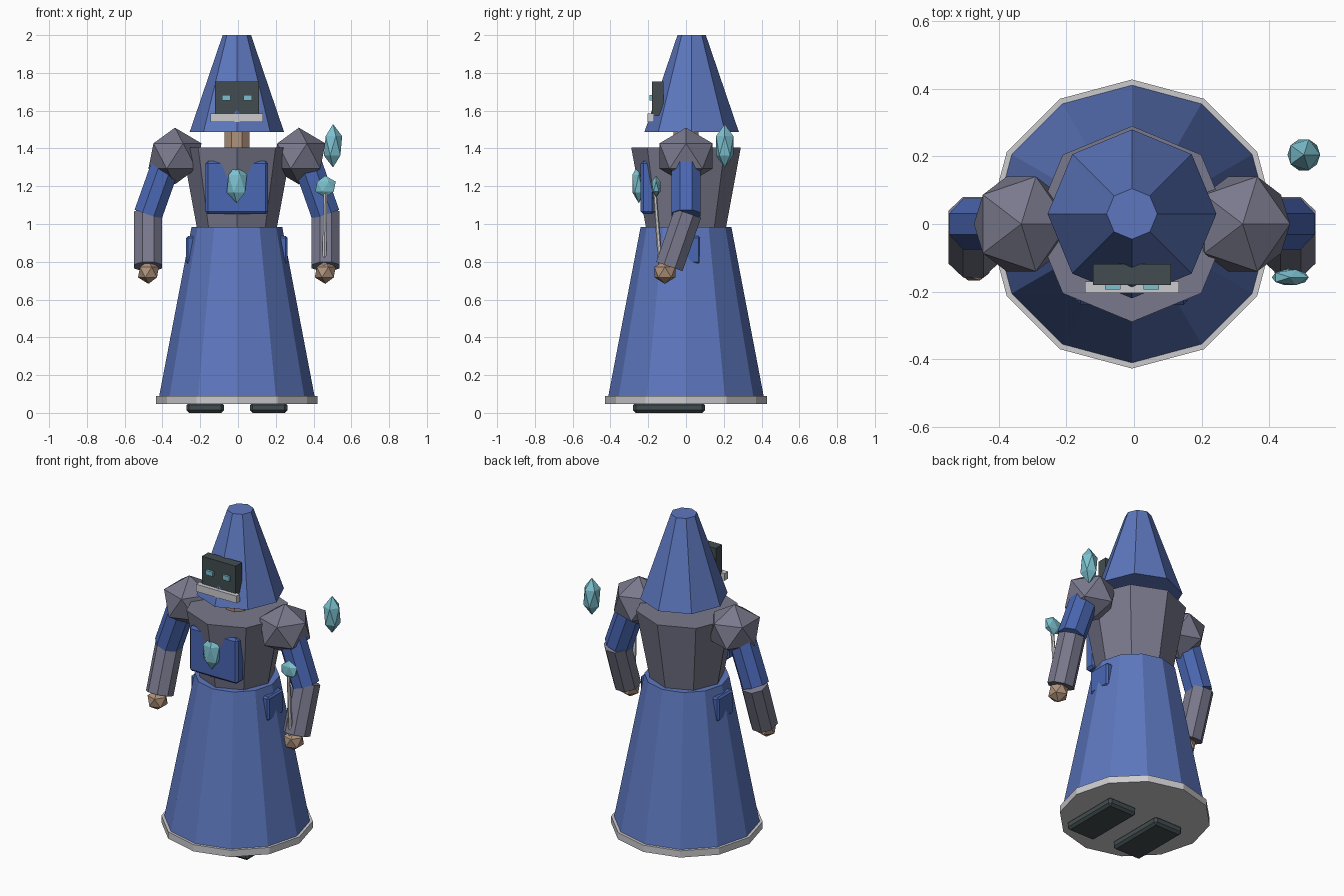
import bpy, bmesh, math
from mathutils import Vector, Matrix

if "Cube" in bpy.data.objects:
    bpy.data.objects.remove(bpy.data.objects["Cube"])

CX = -0.006  # body centre line


def material(name, rgb):
    m = bpy.data.materials.new(name)
    m.diffuse_color = (*rgb, 1)
    m.use_nodes = True
    m.node_tree.nodes["Principled BSDF"].inputs["Base Color"].default_value = m.diffuse_color
    return m


ROBE = material("robe_blue", (0.11, 0.185, 0.52))
DEEP = material("deep_blue", (0.068, 0.135, 0.45))
GREY = material("slate_grey", (0.19, 0.19, 0.265))
PALE = material("pale_grey", (0.6, 0.6, 0.62))
DARK = material("dark_slate", (0.055, 0.073, 0.08))
CYAN = material("crystal_cyan", (0.2, 0.53, 0.62))
SKIN = material("skin", (0.43, 0.29, 0.2))


def finish(name, bm, mat):
    bmesh.ops.recalc_face_normals(bm, faces=bm.faces)
    mesh = bpy.data.meshes.new(name)
    bm.to_mesh(mesh)
    bm.free()
    mesh.materials.append(mat)
    ob = bpy.data.objects.new(name, mesh)
    bpy.context.collection.objects.link(ob)
    return ob


def tube(name, a, b, r1, r2, sides, mat, roll=0.0):
    """Straight or tapered prism running from a to b."""
    a, b = Vector(a), Vector(b)
    d = b - a
    up = Vector((0, 0, 1)) if d.z > 0 else Vector((0, 0, -1))
    rot = up.rotation_difference(d).to_matrix().to_4x4()
    if d.z < 0:
        rot = rot @ Matrix.Rotation(math.pi, 4, 'X')
    mtx = Matrix.Translation((a + b) / 2) @ rot @ Matrix.Rotation(roll, 4, 'Z')
    bm = bmesh.new()
    bmesh.ops.create_cone(bm, cap_ends=True, segments=sides, radius1=r1,
                          radius2=r2, depth=d.length, matrix=mtx)
    return finish(name, bm, mat)


def gem(name, centre, size, mat):
    """Twenty-sided faceted ball, stretched to size."""
    bm = bmesh.new()
    bmesh.ops.create_icosphere(bm, subdivisions=1, radius=1.0)
    bmesh.ops.scale(bm, vec=size, verts=bm.verts)
    bmesh.ops.translate(bm, vec=centre, verts=bm.verts)
    return finish(name, bm, mat)


def box(name, lo, hi, mat, bevel=0.0):
    lo, hi = Vector(lo), Vector(hi)
    bm = bmesh.new()
    bmesh.ops.create_cube(bm, size=1.0)
    bmesh.ops.scale(bm, vec=hi - lo, verts=bm.verts)
    bmesh.ops.translate(bm, vec=(lo + hi) / 2, verts=bm.verts)
    if bevel:
        bmesh.ops.bevel(bm, geom=bm.edges[:], offset=bevel, segments=1,
                        affect='EDGES', profile=0.5)
    return finish(name, bm, mat)


# Robe, torso, neck and hat
tube("robe_hem", (CX, 0, 0.048), (CX, 0, 0.09), 0.428, 0.428, 12, PALE)
tube("robe_skirt", (CX, 0, 0.085), (CX, 0, 0.985), 0.412, 0.24, 12, ROBE)
tube("torso", (CX, 0, 0.96), (CX, 0, 1.405), 0.208, 0.29, 8, GREY)
tube("neck", (CX, 0, 1.38), (CX, 0, 1.52), 0.072, 0.072, 8, SKIN, math.pi / 8)
tube("hat", (CX, 0.03, 1.487), (CX, 0.03, 2.0), 0.25, 0.075, 8, ROBE)

# Face plate, eyes and beard bar
box("face_plate", (CX - 0.116, -0.18, 1.575), (CX + 0.116, -0.118, 1.755), DARK)
box("beard_bar", (CX - 0.139, -0.205, 1.54), (CX + 0.139, -0.17, 1.585), PALE)

# Chest panel and its crystal
box("chest_panel", (CX - 0.166, -0.24, 1.052), (CX + 0.166, -0.165, 1.333), DEEP, 0.014)
gem("chest_crystal", (CX, -0.25, 1.214), (0.06, 0.04, 0.104), CYAN)

# Paired parts
for side, s in (("left", -1), ("right", 1)):
    x = CX + s * 0.057
    box(side + "_eye", (x - 0.023, -0.194, 1.655), (x + 0.023, -0.175, 1.684), CYAN)
    gem(side + "_shoulder", (CX + s * 0.328, 0, 1.36), (0.157, 0.165, 0.15), GREY)
    ax = CX + s * 0.47
    tube(side + "_upper_arm", (ax, 0, 1.05), (CX + s * 0.36, 0, 1.36),
         0.082, 0.082, 8, DEEP, math.pi / 8)
    tube(side + "_forearm", (ax, -0.088, 0.775), (ax, 0.01, 1.057),
         0.08, 0.08, 8, GREY, math.pi / 8)
    gem(side + "_hand", (CX + s * 0.468, -0.112, 0.745), (0.062, 0.065, 0.062), SKIN)
    px = [CX + s * 0.2, CX + s * 0.268]
    box(side + "_pouch", (min(px), -0.075, 0.79), (max(px), 0.075, 0.937), DEEP, 0.01)
    fx = CX + s * 0.168
    box(side + "_foot", (fx - 0.099, -0.28, 0.0), (fx + 0.099, 0.1, 0.055), DARK, 0.014)

# Wand held in the right hand, with a crystal tip
tube("wand", (0.456, -0.135, 0.78), (0.463, -0.165, 1.17), 0.013, 0.01, 6, PALE)
gem("wand_crystal", (0.463, -0.158, 1.198), (0.061, 0.027, 0.058), CYAN)

# Floating crystal
gem("floating_crystal", (0.503, 0.205, 1.414), (0.054, 0.054, 0.115), CYAN)
